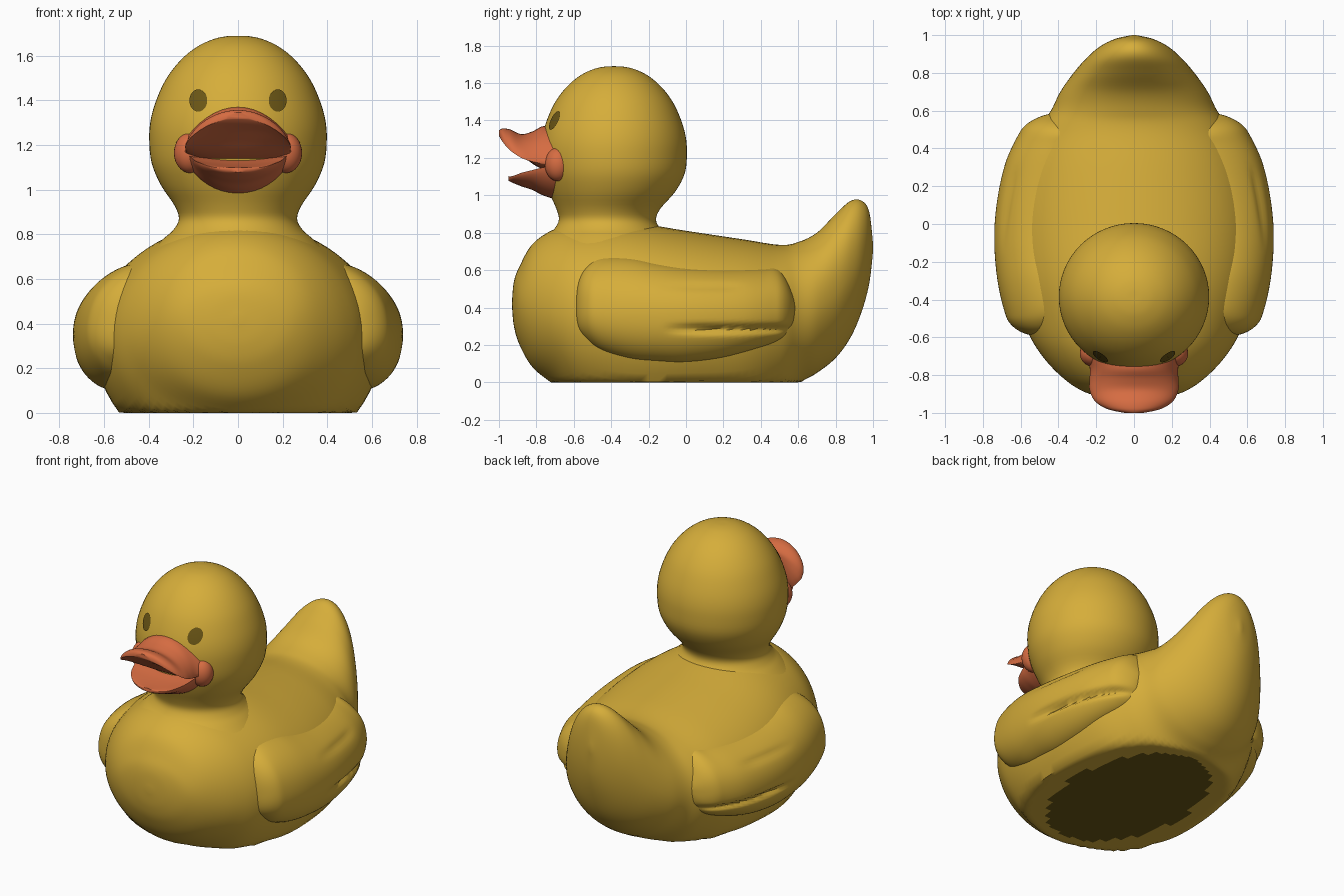
import bpy, bmesh, math

if "Cube" in bpy.data.objects:
    bpy.data.objects.remove(bpy.data.objects["Cube"])


def material(name, rgb):
    m = bpy.data.materials.new(name)
    m.diffuse_color = (*rgb, 1)
    m.use_nodes = True
    m.node_tree.nodes["Principled BSDF"].inputs["Base Color"].default_value = m.diffuse_color
    return m


YELLOW = material("duck yellow", (0.67, 0.42, 0.042))
ORANGE = material("beak orange", (0.67, 0.15, 0.054))
DARK = material("dark olive", (0.15, 0.095, 0.008))


def spline(keys, n):
    """Smooth rows through the key rows, n steps per span."""
    out = []
    for i in range(len(keys) - 1):
        a, b, c, d = keys[max(i - 1, 0)], keys[i], keys[i + 1], keys[min(i + 2, len(keys) - 1)]
        for k in range(n):
            t = k / n
            out.append([0.5 * (2 * q + (r - p) * t + (2 * p - 5 * q + 4 * r - s) * t * t
                               + (3 * q - p - 3 * r + s) * t ** 3) for p, q, r, s in zip(a, b, c, d)])
    return out + [list(keys[-1])]


def lookup(rows, key):
    """Linear lookup of a row by its first value."""
    for a, b in zip(rows, rows[1:]):
        if key <= b[0]:
            t = max(0, (key - a[0]) / max(b[0] - a[0], 1e-6))
            return [p + (q - p) * t for p, q in zip(a, b)]
    return rows[-1]


def loft(name, rings, mats, closed=True, cap=True, rule=None):
    bm = bmesh.new()
    vs = [[bm.verts.new(p) for p in ring] for ring in rings]
    n = len(rings[0])
    for a, b in zip(vs, vs[1:]):
        for i in range(n if closed else n - 1):
            j = (i + 1) % n
            bm.faces.new((a[i], a[j], b[j], b[i]))
    if cap:
        bm.faces.new(vs[0])
        bm.faces.new(vs[-1])
    bmesh.ops.recalc_face_normals(bm, faces=bm.faces)
    for f in bm.faces:
        f.smooth = True
        if rule:
            f.material_index = rule(f)
    me = bpy.data.meshes.new(name)
    bm.to_mesh(me)
    bm.free()
    for m in mats:
        me.materials.append(m)
    ob = bpy.data.objects.new(name, me)
    bpy.context.collection.objects.link(ob)
    bpy.context.view_layer.objects.active = ob
    ob.select_set(True)
    bpy.ops.object.shade_smooth_by_angle(angle=math.radians(50))
    ob.select_set(False)
    return ob


# Body with upturned tail: y, low z, widest z, top z, half width
BODY = spline([
    (-.93, .40, .42, .44, .02), (-.92, .30, .42, .54, .14), (-.89, .20, .42, .62, .26),
    (-.82, .08, .40, .74, .37), (-.70, -.02, .37, .82, .485), (-.55, -.16, .35, .85, .57),
    (-.30, -.25, .35, .855, .635), (0, -.25, .35, .81, .65), (.30, -.22, .35, .765, .60),
    (.50, -.12, .36, .735, .51), (.60, -.01, .37, .75, .44), (.70, .05, .40, .80, .39),
    (.80, .13, .47, .90, .32), (.88, .24, .57, .97, .25), (.94, .38, .66, .97, .18),
    (.98, .53, .72, .91, .10), (1.0, .70, .72, .74, .01)], 6)


def body_ring(row, n=72):
    y, lo, mid, hi, w = row
    ring = []
    for i in range(n):
        a = 2 * math.pi * i / n
        s = math.sin(a)
        ring.append((w * math.cos(a), y, max(0, mid + s * (hi - mid if s > 0 else mid - lo))))
    return ring


def body_x(y, z):
    _, lo, mid, hi, w = lookup(BODY, y)
    h = hi - mid if z > mid else mid - lo
    return w * math.sqrt(max(0, 1 - ((z - mid) / h) ** 2))


def underside(f):
    c = f.calc_center_median()
    return int(c.z < .001 and (c.x / .4) ** 2 + ((c.y + .05) / .6) ** 2 < 1)


loft("body", [body_ring(r) for r in BODY], [YELLOW, DARK], rule=underside)

# Head and neck: z, radius, centre y
HEAD = spline([
    (.72, .40, -.42), (.78, .335, -.42), (.82, .29, -.42), (.87, .265, -.42), (.93, .285, -.415),
    (1.02, .345, -.395), (1.12, .387, -.385), (1.23, .398, -.385), (1.32, .39, -.385),
    (1.41, .363, -.385), (1.50, .32, -.385), (1.58, .258, -.385), (1.64, .185, -.385),
    (1.675, .11, -.385), (1.688, .05, -.385), (1.69, .004, -.385)], 4)
loft("head", [[(r * math.cos(a), yc + .98 * r * math.sin(a), z)
               for a in (2 * math.pi * i / 64 for i in range(64))] for z, r, yc in HEAD], [YELLOW])

# Wings: shells raised over the body side, with feather grooves
WING = spline([
    (-.59, .38, .42), (-.575, .29, .54), (-.53, .23, .62), (-.45, .17, .665), (-.30, .125, .665),
    (-.15, .11, .635), (0, .105, .612), (.20, .13, .602), (.40, .185, .607), (.48, .215, .61),
    (.53, .25, .56), (.57, .31, .47), (.585, .39, .41)], 6)


def groove(y, z, zg, y0, y1, depth):
    ramp = max(0, min(1, (y - y0) / .2)) * max(0, min(1, (y1 - y) / .1))
    return depth * ramp * math.exp(-((z - zg) / .02) ** 2)


def wing_ring(side, row, n=48):
    y, lo, hi = row
    end = max(0, min(1, (y + .59) / .1, (.585 - y) / .1))
    end = math.sqrt(1 - (1 - end) ** 2)
    ring = []
    for i in range(n + 1):
        s = -math.cos(math.pi * i / n)
        z = (lo + hi) / 2 + s * (hi - lo) / 2
        rise = -.03 + .118 * end * math.sqrt(1 - abs(s) ** 3)
        rise -= groove(y, z, .285, -.12, .62, .035)
        rise -= groove(y, z, .51, -.15, .32, .012)
        ring.append((side * (body_x(y, z) + rise), y, z))
    return ring


for side, label in ((-1, "left"), (1, "right")):
    loft(label + "_wing", [wing_ring(side, r) for r in WING], [YELLOW])


# Beak: y, half width, top z in the middle, z at the sides, low z in the middle
def beak_half(name, keys):
    rings = []
    for y, w, top, edge, low in spline(keys, 5):
        ring = []
        for i in range(40):
            a = 2 * math.pi * i / 40
            c, s = math.cos(a), math.sin(a)
            mid = top if s > 0 else low
            ring.append((w * c, y, edge + (mid - edge) * abs(s) ** 1.3 + .012 * s))
        rings.append(ring)
    loft(name, rings, [ORANGE])


beak_half("upper_beak", [
    (-.60, .26, 1.29, 1.17, 1.12), (-.68, .26, 1.345, 1.17, 1.13), (-.76, .235, 1.358, 1.17, 1.15),
    (-.82, .235, 1.33, 1.18, 1.18), (-.88, .235, 1.315, 1.20, 1.23), (-.94, .205, 1.34, 1.24, 1.28),
    (-.98, .14, 1.345, 1.285, 1.31), (-1.0, .05, 1.335, 1.32, 1.33)])
beak_half("lower_beak", [
    (-.60, .25, 1.14, 1.16, 1.05), (-.68, .24, 1.14, 1.16, .995), (-.76, .215, 1.12, 1.15, 1.01),
    (-.82, .20, 1.105, 1.135, 1.04), (-.88, .17, 1.095, 1.12, 1.06), (-.93, .11, 1.09, 1.10, 1.08),
    (-.95, .03, 1.09, 1.092, 1.09)])

# Rounded beak corners and eyes
for side, label in ((-1, "left"), (1, "right")):
    bpy.ops.mesh.primitive_uv_sphere_add(segments=32, ring_count=16, location=(side * .215, -.685, 1.165))
    corner = bpy.context.object
    corner.name = label + "_beak_corner"
    corner.scale = (.072, .07, .09)
    corner.data.materials.append(ORANGE)
    bpy.ops.object.shade_smooth()
    corner.select_set(False)

    rings = []
    for k in (.02, .25, .5, .75, 1):
        ring = []
        for i in range(24):
            a = 2 * math.pi * i / 24
            x, z = side * .178 + .04 * k * math.cos(a), 1.4 + .05 * k * math.sin(a)
            r = lookup(HEAD, z)[1] + .006
            ring.append((x, -.385 - .98 * math.sqrt(r * r - x * x), z))
        rings.append(ring)
    eye = loft(label + "_eye", rings, [DARK], cap=False)
    if sum(p.normal.y for p in eye.data.polygons) > 0:
        eye.data.flip_normals()
